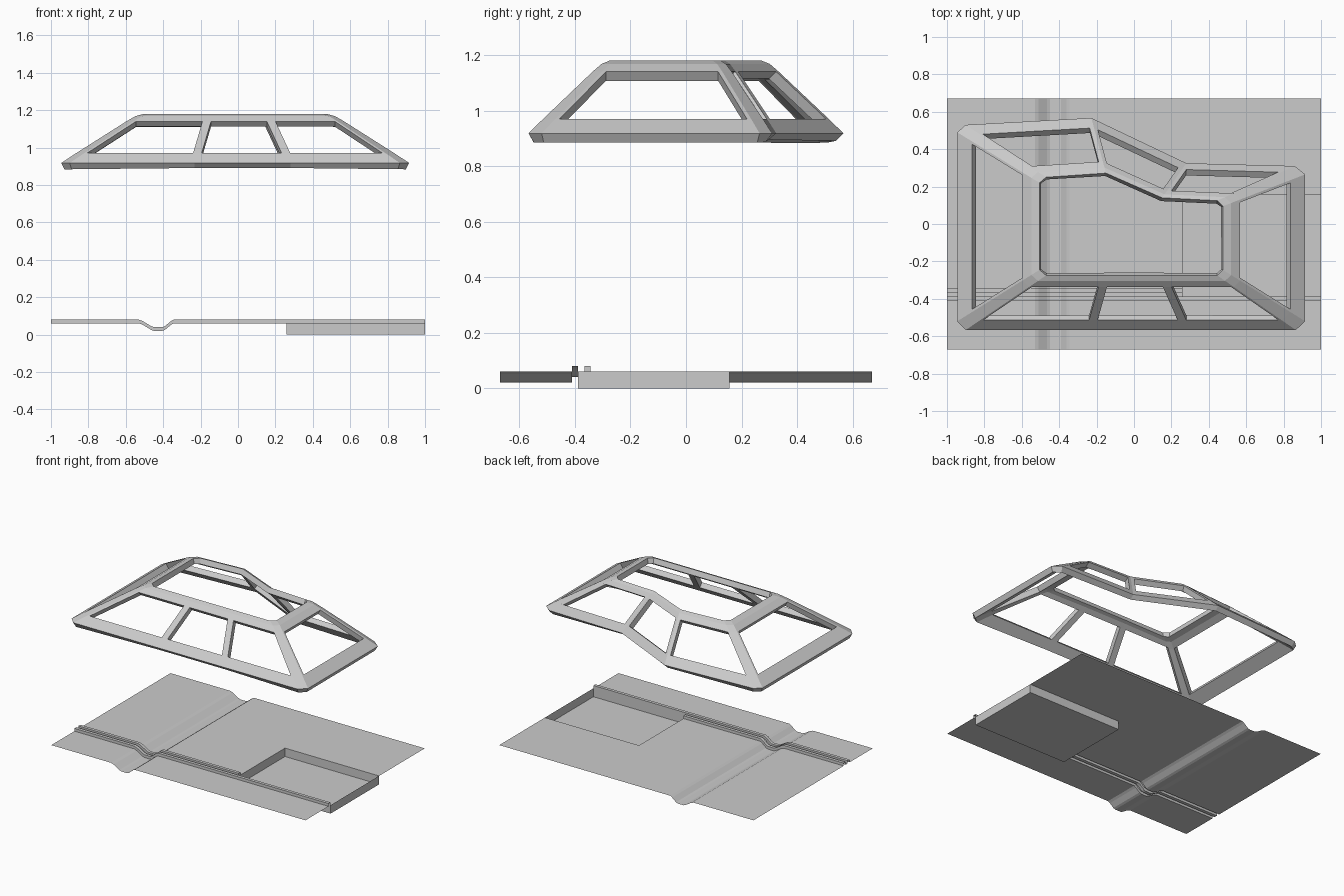
import bpy, bmesh
from mathutils import Vector

if "Cube" in bpy.data.objects:
    bpy.data.objects.remove(bpy.data.objects["Cube"])


def finish(name, bm):
    bmesh.ops.remove_doubles(bm, verts=bm.verts, dist=0.0005)
    mesh = bpy.data.meshes.new(name)
    bm.to_mesh(mesh)
    bm.free()
    obj = bpy.data.objects.new(name, mesh)
    bpy.context.collection.objects.link(obj)
    return obj


def add_face(bm, pts):
    return bm.faces.new([bm.verts.new(p) for p in pts])


# Floor sheet: cross profile with two raised rails, swept along a dipped path
path = [(-1, .06), (-.53, .06), (-.51, .053), (-.465, .026), (-.45, .02),
        (-.405, .02), (-.39, .026), (-.36, .051), (-.345, .06), (.26, .06), (1, .06)]
cross = [(-.67, 0), (-.41, 0), (-.41, .02), (-.388, .02), (-.388, 0),
         (-.365, 0), (-.365, .02), (-.343, .02), (-.343, 0), (.157, 0), (.67, 0)]
well_x, well_y = (.26, 1), (-.388, .157)
bm = bmesh.new()
for (x0, z0), (x1, z1) in zip(path, path[1:]):
    for k, ((y0, h0), (y1, h1)) in enumerate(zip(cross, cross[1:])):
        if x0 >= well_x[0] and 4 <= k <= 8:
            continue  # opening over the well
        add_face(bm, [(x0, y0, z0 + h0), (x1, y0, z1 + h0),
                      (x1, y1, z1 + h1), (x0, y1, z0 + h1)])
# End cap of the short rail
add_face(bm, [(.26, -.365, .06), (.26, -.343, .06), (.26, -.343, .08), (.26, -.365, .08)])
finish("floor_sheet", bm)

# Recessed well: floor and four walls
bm = bmesh.new()
(xa, xb), (ya, yb) = well_x, well_y
ring = [(xa, ya), (xb, ya), (xb, yb), (xa, yb)]
add_face(bm, [(x, y, 0) for x, y in ring])
for p, q in zip(ring, ring[1:] + ring[:1]):
    add_face(bm, [(*q, 0), (*p, 0), (*p, .06), (*q, .06)])
finish("floor_well", bm)

# Window frame: base outline and roof outline, counter-clockwise
base = [(-.90, -.567), (-.232, -.567), (.28, -.567), (.865, -.567),
        (.915, -.52), (.915, .265), (.86, .31), (.28, .325),
        (-.228, .567), (-.90, .53), (-.945, .49), (-.945, -.52)]
roof = [(-.47, -.275), (-.15, -.275), (.15, -.275), (.445, -.275),
        (.475, -.245), (.475, .095), (.445, .125), (.15, .14),
        (-.15, .272), (-.47, .25), (-.505, .22), (-.505, -.245)]
levels = [(0, .918), (.18, .97), (.79, 1.14), (.9, 1.168), (1, 1.18)]
corner_panels = {3, 5, 9, 11}
posts = {1, 2, 7, 8}
n = len(base)


def node(i, level):
    t, z = levels[level]
    x, y = Vector(base[i % n]).lerp(Vector(roof[i % n]), t)
    return Vector((x, y, z))


bm = bmesh.new()
for i in range(n):
    a = [node(i, r) for r in range(5)]
    b = [node(i + 1, r) for r in range(5)]
    if i in corner_panels:
        for r in range(4):
            add_face(bm, [a[r], b[r], b[r + 1], a[r + 1]])
        continue
    wa = .023 if i in posts else .015
    wb = .023 if (i + 1) % n in posts else .015
    c = [p + (q - p).normalized() * wa for p, q in zip(a, b)]
    d = [q + (p - q).normalized() * wb for p, q in zip(a, b)]
    add_face(bm, [a[0], b[0], b[1], d[1], c[1], a[1]])   # sill
    add_face(bm, [a[1], c[1], c[2], a[2]])               # left bar
    add_face(bm, [d[1], b[1], b[2], d[2]])               # right bar
    add_face(bm, [a[2], c[2], d[2], b[2], b[3], a[3]])   # header
    add_face(bm, [a[3], b[3], b[4], a[4]])               # roof edge
# Three roof openings
cells = [add_face(bm, [node(i, 4) for i in idx]) for idx in
         ((11, 0, 1, 8, 9, 10), (1, 2, 7, 8), (2, 3, 4, 5, 6, 7))]
bmesh.ops.inset_individual(bm, faces=cells, thickness=.02, use_even_offset=True)
bmesh.ops.delete(bm, geom=cells, context='FACES')
frame = finish("window_frame", bm)
mod = frame.modifiers.new("thickness", 'SOLIDIFY')
mod.thickness = .038
mod.offset = -1
mod.use_even_offset = True
